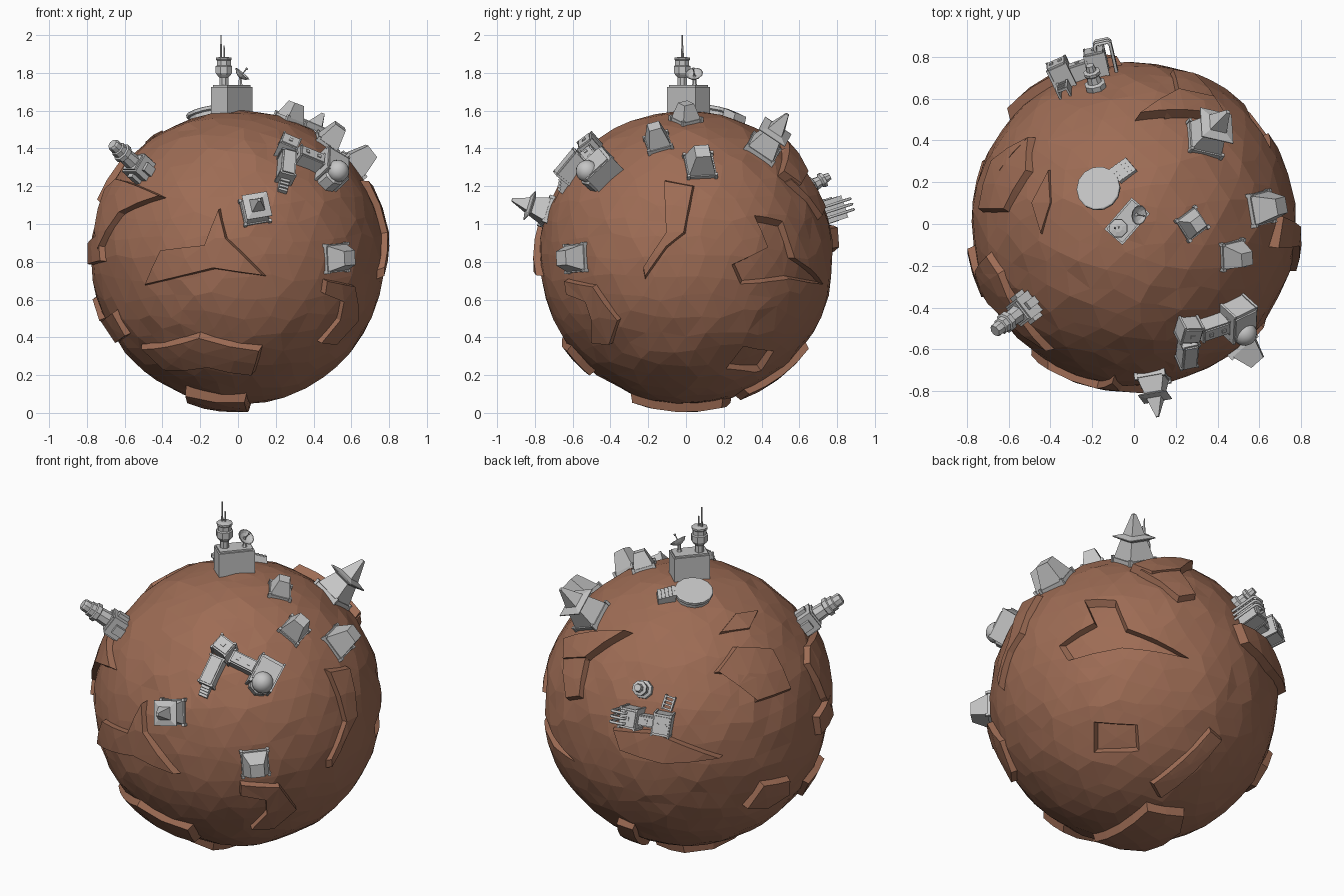
import bpy, bmesh, math, random
from mathutils import Vector, Matrix

if "Cube" in bpy.data.objects:
    bpy.data.objects.remove(bpy.data.objects["Cube"])

C, R = Vector((0, 0, 0.823)), 0.778
ROOT2 = math.sqrt(2)


def material(name, rgb):
    m = bpy.data.materials.new(name)
    m.diffuse_color = (*rgb, 1)
    m.use_nodes = True
    m.node_tree.nodes["Principled BSDF"].inputs["Base Color"].default_value = m.diffuse_color
    return m


ROCK = material("red_brown_rock", (0.34, 0.15, 0.09))
GREY = material("light_grey", (0.56, 0.56, 0.56))


def make(name, bm, mat, M=Matrix()):
    bmesh.ops.recalc_face_normals(bm, faces=bm.faces)
    me = bpy.data.meshes.new(name)
    bm.to_mesh(me)
    bm.free()
    me.materials.append(mat)
    ob = bpy.data.objects.new(name, me)
    ob.matrix_world = M
    bpy.context.collection.objects.link(ob)
    return ob


def loft(name, M, n, profile, at=(0, 0), sx=1.0, sy=1.0, smooth=False):
    """Stack of n-sided rings (radius, height) around the local z axis."""
    bm = bmesh.new()
    ang = [2 * math.pi * (i + 0.5) / n for i in range(n)]
    rows = [[bm.verts.new((at[0] + r * sx * math.cos(a), at[1] + r * sy * math.sin(a), z)) for a in ang]
            for r, z in profile]
    for a, b in zip(rows, rows[1:]):
        for i in range(n):
            bm.faces.new((a[i], a[(i + 1) % n], b[(i + 1) % n], b[i]))
    bm.faces.new(rows[0][::-1])
    bm.faces.new(rows[-1])
    ob = make(name, bm, GREY, M)
    if smooth:
        ob.data.shade_smooth()
    return ob


def box(name, M, l, w, z0, z1, at=(0, 0), taper=1.0):
    k = 1 / ROOT2
    return loft(name, M, 4, [(k, z0), (k * taper, z1)], at, l, w)


def frame(p, q):
    """Frame standing on the planet under p, local x heading toward q."""
    n = (Vector(p) - C).normalized()
    x = Vector(q) - Vector(p)
    x = (x - n * x.dot(n)).normalized()
    M = Matrix((x, n.cross(x), n)).transposed().to_4x4()
    M.translation = C + n * R
    return M


# Planet: faceted ball with uneven faces
rnd = random.Random(7)
bm = bmesh.new()
bmesh.ops.create_icosphere(bm, subdivisions=4, radius=1)
for v in bm.verts:
    j = Vector([rnd.uniform(-0.028, 0.028) for _ in range(3)])
    v.co = (v.co + j).normalized() * (R + rnd.uniform(-0.006, 0.006))
planet = make("planet", bm, ROCK, Matrix.Translation(C))

# Rock patches: outlines read from one side, projected onto the ball
VIEWS = {"F": lambda a, b, d: (a, -d, b), "B": lambda a, b, d: (a, d, b),
         "R": lambda a, b, d: (d, a, b), "L": lambda a, b, d: (-d, a, b),
         "T": lambda a, b, d: (a, b, d), "D": lambda a, b, d: (a, b, -d)}


def patch(name, view, pts, r0, s0, r1, s1):
    """Closed curved slab between radius r0 and r1, scaled s0 and s1 about its middle."""
    dirs = []
    for a, b in pts:
        if view in "FBRL":
            b -= C.z
        d = math.sqrt(max(0, R * R - a * a - b * b))
        dirs.append(Vector(VIEWS[view](a, b, d)).normalized())
    mid = sum(dirs, Vector()).normalized()
    bm = bmesh.new()
    bm.faces.new([bm.verts.new(d / d.dot(mid)) for d in dirs])
    bmesh.ops.triangulate(bm, faces=bm.faces)
    for _ in range(3):
        long = [e for e in bm.edges if e.calc_length() > 0.26]
        if long:
            bmesh.ops.subdivide_edges(bm, edges=long, cuts=1)
            bmesh.ops.triangulate(bm, faces=bm.faces)
    low = list(bm.verts)
    ext = bmesh.ops.extrude_face_region(bm, geom=list(bm.faces), use_keep_orig=True)
    high = [g for g in ext["geom"] if isinstance(g, bmesh.types.BMVert)]
    for verts, r, s in ((low, r0, s0), (high, r1, s1)):
        for v in verts:
            v.co = (mid + (v.co - mid) * s).normalized() * r
    return make(name, bm, ROCK, Matrix.Translation(C))


def plateau(view, pts, h=0.032, top=0.88):
    patch("plateau", view, pts, R - 0.03, 1.04, R + h, top)


def crater(view, pts, depth=0.035):
    cutter = patch("crater_cutter", view, pts, R - depth, 0.82, R + 0.06, 1.08)
    cutter.hide_render = True
    cutter.hide_viewport = False
    mod = planet.modifiers.new("crater", "BOOLEAN")
    mod.operation, mod.solver, mod.object = "DIFFERENCE", "EXACT", cutter
    bpy.context.view_layer.update()
    ev = planet.evaluated_get(bpy.context.evaluated_depsgraph_get())
    me = bpy.data.meshes.new_from_object(ev)
    planet.modifiers.clear()
    planet.data = me
    bpy.data.objects.remove(cutter)


crater("R", [(.22, .78), (.43, .88), (.35, 1.06), (.51, 1.03), (.58, .82), (.74, .67), (.55, .70), (.27, .67)])
crater("R", [(.2, .23), (.3, .36), (.48, .33), (.4, .22)])
plateau("F", [(-.09, 1.09), (-.05, .93), (.16, .72), (-.12, .76), (-.5, .67), (-.42, .86), (-.17, .89)])
plateau("F", [(-.52, .37), (-.2, .43), (.14, .36), (.1, .22), (-.15, .26), (-.4, .25)])
plateau("F", [(-.68, 1.18), (-.62, 1.24), (-.37, 1.14), (-.6, 1.05), (-.72, .84), (-.74, .95)])
plateau("F", [(.45, .71), (.6, .68), (.62, .5), (.5, .37), (.42, .38), (.52, .5), (.54, .6), (.44, .64)], top=.95)
plateau("R", [(-.11, 1.24), (.05, 1.21), (0, .95), (-.1, .87), (-.22, .7), (-.23, .75), (-.1, .95)])
plateau("R", [(.5, 1.43), (.62, 1.25), (.58, 1.18), (.48, 1.25)], 0.045)
plateau("B", [(-.05, .98), (-.3, 1.0), (-.6, .85), (-.35, .82), (-.1, .87)], 0.045)
plateau("L", [(.05, 1.1), (.05, 1.32), (.25, 1.38), (.42, 1.28), (.25, 1.22), (.3, 1.1)])
plateau("L", [(.1, .62), (.3, .65), (.35, .5), (.2, .45), (.05, .5)])
plateau("L", [(-.3, .95), (-.1, .9), (-.12, .78), (-.35, .8)])
plateau("L", [(-.35, .55), (-.1, .5), (-.15, .38), (-.35, .42)])
plateau("T", [(.17, .72), (.28, .70), (.42, .52), (.14, .5), (.2, .62)])
plateau("T", [(-.4, .27), (-.49, .1), (-.44, -.06), (-.39, .1)], 0.012)
plateau("D", [(-.28, -.25), (.05, -.3), (.08, .2), (-.15, .25), (-.25, .1)], 0.043)
plateau("D", [(-.1, .62), (0, .64), (.15, .3), (.05, .25)])

# Command block on the pole, with control tower, masts and dish
top = Matrix.Translation((-.033, .013, 0)) @ Matrix.Rotation(math.radians(49), 4, "Z")
box("command_block", top, .2, .116, 1.55, 1.725)
box("command_roof", top, .185, .1, 1.72, 1.735)
tower = Matrix.Translation((-.075, -.02, 0))
loft("control_tower", tower, 8, [(.03, 1.72), (.026, 1.735), (.026, 1.775), (.04, 1.79), (.047, 1.80),
                                 (.047, 1.835), (.04, 1.84), (.04, 1.865), (.045, 1.87), (.045, 1.88), (.02, 1.885)])
loft("main_mast", tower, 6, [(.006, 1.87), (.005, 1.94), (.003, 2.0)], (-.015, 0))
loft("short_mast", tower, 6, [(.005, 1.87), (.003, 1.945)], (.002, .004))
loft("dish_stand", Matrix.Translation((.012, .045, 0)), 6, [(.022, 1.72), (.01, 1.745), (.008, 1.79)])
aim = Vector((.65, -.1, .75)).to_track_quat("Z", "Y").to_matrix().to_4x4()
dish = Matrix.Translation((.01, .045, 1.78)) @ aim
loft("dish", dish, 12, [(.012, -.005), (.034, .006), (.048, .022), (.044, .022), (.03, .011), (.008, .004)])
loft("dish_feed", dish, 6, [(.004, 0), (.003, .05), (.006, .052), (.006, .06)])

# Landing pad with steps
pad = frame((-.163, .163, 1.56), (-.05, .26, 1.56))
loft("landing_pad", pad, 14, [(.095, -.03), (.095, .012), (.106, .018), (.106, .034), (.1, .037)])
for i in range(5):
    box("pad_step", pad, .021, .08, -.03, .032 - .006 * i, (.108 + .019 * i, -.005))


# Tapered habitat huts
def hut(p, size, h, turn, lean=0.55):
    M = frame(p, (0, 0, 2)) @ Matrix.Rotation(math.radians(turn), 4, "Z")
    box("hut_footing", M, size, size, -.04, .012)
    box("hut", M, size * .92, size * .92, .01, h, taper=lean)
    for sx in (-1, 1):
        for sy in (-1, 1):
            box("hut_corner_post", M, .016, .016, -.02, .022, (sx * size * .48, sy * size * .48))
    return M


hut((.275, 0, 1.55), .12, .095, 35)
hut((.465, -.145, 1.42), .13, .12, 25)
hut((.61, .075, 1.31), .155, .13, 5)
hut((.51, -.57, .82), .15, .11, 4)


# Spired huts with a thin flared collar
def spire(p, size, h, turn):
    M = hut(p, size, h * .5, turn, .6)
    k = size / ROOT2
    loft("spire_collar", M, 4, [(k * .55, h * .42), (k * .98, h * .49), (k * .98, h * .51), (k * .5, h * .56)])
    loft("spire", M, 4, [(k * .56, h * .5), (k * .1, h)])


spire((.085, -.70, 1.055), .14, .20, 10)
spire((.34, .405, 1.395), .17, .255, 35)


# Box modules with roof plate, corner ribs and roof windows
def module(name, p, q, l, w, h, windows=2):
    M = frame(p, q)
    box(name, M, l, w, -.04, h)
    box(name + "_roof", M, l * .88, w * .8, h - .005, h + .008)
    for sx in (-1, 1):
        for sy in (-1, 1):
            box(name + "_rib", M, .012, .012, -.03, h + .005, (sx * l * .46, sy * w * .5))
    for i in range(windows):
        box(name + "_window", M, .02, .02, h, h + .013, ((i - (windows - 1) / 2) * l * .45, 0))
    return M


# Angled colony on the front right
corner, arm_end, link, hall = (.265, -.51, 1.41), (.25, -.59, 1.29), (.385, -.5, 1.35), (.50, -.455, 1.295)
module("corner_module", corner, link, .10, .09, .085, 1)
arm = module("long_module", arm_end, corner, .17, .08, .08, 0)
for i in range(4):
    box("long_module_step", arm, .016, .05, -.03, .04 - .01 * i, (-.092 - .014 * i, 0))
module("link_module", link, hall, .15, .075, .07)
module("dome_hall", hall, link, .14, .165, .10, 0)
dm = frame((.535, -.53, 1.285), link)
loft("dome", dm, 14, [(.06 * math.cos(a), .095 + .06 * math.sin(a))
                      for a in [math.radians(d) for d in (-60, -30, 0, 20, 40, 60, 75, 87)]], smooth=True)
loft("dome_base", dm, 8, [(.066, -.04), (.066, .065), (.055, .075)])

# Observatory tower on the front left
ob = frame((-.5, -.385, 1.275), (0, 0, 2))
box("observatory_base", ob, .11, .12, -.04, .08)
box("observatory_base_roof", ob, .09, .1, .075, .09)
for s in (-1, 1):
    box("observatory_buttress", ob, .03, .04, -.03, .06, (s * .06, 0))
    box("observatory_side_box", ob, .05, .03, -.03, .05, (0, s * .065))
loft("observatory_tower", ob, 8, [(.045, .08), (.04, .15), (.052, .155), (.052, .18), (.042, .185), (.042, .21),
                                  (.034, .215), (.034, .245), (.028, .255)])

# Refinery on the back
b1, b2 = (-.345, .71, 1.055), (-.175, .75, 1.065)
m1 = module("refinery_store", b1, b2, .10, .12, .11)
m2 = module("refinery_plant", b2, b1, .10, .11, .11, 1)
module("refinery_link", (-.26, .735, 1.06), b1, .11, .06, .07, 1)
for j in (-1, 0, 1):
    cu = bpy.data.curves.new("refinery_pipe", "CURVE")
    cu.dimensions, cu.bevel_depth, cu.bevel_resolution = "3D", .008, 1
    sp = cu.splines.new("POLY")
    path = [(-.01, .09), (-.01, .14), (-.02, .15), (-.075, .15), (-.085, .14), (-.085, -.03)]
    sp.points.add(len(path) - 1)
    for pt, (x, z) in zip(sp.points, path):
        pt.co = (x, j * .03, z, 1)
    cu.materials.append(GREY)
    pipe = bpy.data.objects.new("refinery_pipe", cu)
    pipe.matrix_world = m2
    bpy.context.collection.objects.link(pipe)

# Lattice gantry above the store
lat = frame((-.345, .66, 1.16), (-.345, .5, 1.4))
for s in (-1, 1):
    box("gantry_rail", lat, .08, .01, -.02, .045, (0, s * .025))
for i in range(4):
    box("gantry_rung", lat, .01, .05, .03, .042, (-.033 + .022 * i, 0))

# Small stepped beacon above the refinery
loft("beacon", frame((-.185, .665, 1.2), (0, 0, 2)), 8,
     [(.052, -.03), (.052, .02), (.036, .027), (.03, .06), (.042, .07), (.042, .085), (.025, .09), (.02, .12)])
